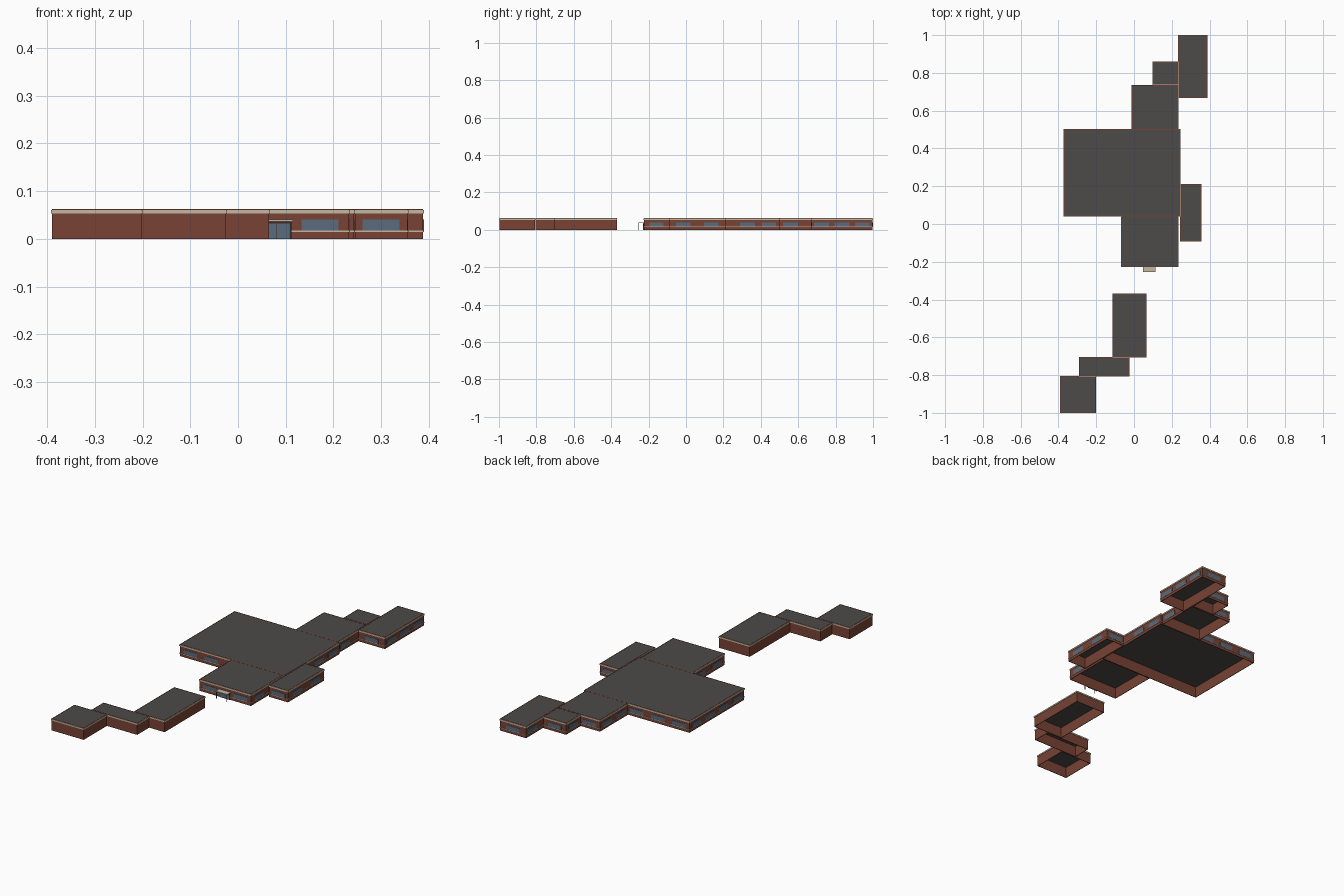
import bpy
import bmesh
from mathutils import Matrix, Vector

cube = bpy.data.objects.get("Cube")
if cube:
    bpy.data.objects.remove(cube, do_unlink=True)


def material(name, rgb):
    m = bpy.data.materials.new(name)
    m.use_nodes = True
    m.diffuse_color = (*rgb, 1)
    m.node_tree.nodes["Principled BSDF"].inputs["Base Color"].default_value = (*rgb, 1)
    return m


BRICK = material("red brick", (0.19, 0.055, 0.035))
ROOF = material("dark roof", (0.075, 0.069, 0.066))
CREAM = material("cream trim", (0.55, 0.48, 0.36))
GLASS = material("blue grey glass", (0.10, 0.145, 0.205))
METAL = material("dark metal", (0.07, 0.07, 0.075))

WALL = 0.003       # wall thickness
TRIM = 0.002       # projection of the trim bands
TOP = 0.062


def box(bm, x0, x1, y0, y1, z0, z1):
    lo, hi = Vector((x0, y0, z0)), Vector((x1, y1, z1))
    mat = Matrix.Translation((lo + hi) / 2) @ Matrix.Diagonal((*(hi - lo), 1))
    bmesh.ops.create_cube(bm, size=1, matrix=mat)


def ring(bm, rect, out, depth, z0, z1):
    """Four boxes around a rectangle, pushed out and given a depth."""
    x0, x1, y0, y1 = rect
    x0, x1, y0, y1 = x0 - out, x1 + out, y0 - out, y1 + out
    box(bm, x0, x1, y0, y0 + depth, z0, z1)
    box(bm, x0, x1, y1 - depth, y1, z0, z1)
    box(bm, x0, x0 + depth, y0 + depth, y1 - depth, z0, z1)
    box(bm, x1 - depth, x1, y0 + depth, y1 - depth, z0, z1)


def finish(bm, name, mat):
    me = bpy.data.meshes.new(name)
    bm.to_mesh(me)
    bm.free()
    me.materials.append(mat)
    ob = bpy.data.objects.new(name, me)
    bpy.context.collection.objects.link(ob)


# Footprints: x0, x1, y0, y1
glazed = {
    "north_wing": (0.235, 0.388, 0.67, 0.998),
    "north_link": (0.10, 0.233, 0.738, 0.857),
    "north_hall": (-0.012, 0.233, 0.50, 0.735),
    "main_hall": (-0.37, 0.243, 0.043, 0.50),
    "side_wing": (0.245, 0.355, -0.09, 0.21),
    "entrance_hall": (-0.067, 0.233, -0.225, 0.043),
}
plain = {
    "south_hall": (-0.113, 0.065, -0.705, -0.37),
    "south_link": (-0.29, -0.025, -0.805, -0.707),
    "south_wing": (-0.39, -0.202, -0.998, -0.807),
}


def covered(x, y):
    return any(a < x < b and c < y < d for a, b, c, d in glazed.values())


def windows(bm, rect, skip_front):
    """Evenly spaced panes on every side that is open to the outside."""
    x0, x1, y0, y1 = rect
    half, t, z0, z1 = 0.039, 0.0015, 0.017, 0.04
    for lo, hi, sides, along_x in ((x0, x1, (y0, y1), True), (y0, y1, (x0, x1), False)):
        n = max(1, round((hi - lo) / 0.13))
        for i in range(n):
            c = lo + (i + 0.5) * (hi - lo) / n
            for s in sides:
                if along_x and s == y0 and skip_front:
                    continue
                o = s + (0.012 if s == sides[1] else -0.012)
                spots = [(c + k * half, o) if along_x else (o, c + k * half) for k in (-0.9, 0, 0.9)]
                if any(covered(*p) for p in spots):
                    continue
                if along_x:
                    box(bm, c - half, c + half, s - t, s + t, z0, z1)
                else:
                    box(bm, s - t, s + t, c - half, c + half, z0, z1)


for name, rect in {**glazed, **plain}.items():
    x0, x1, y0, y1 = rect
    # Brick walls, open underneath
    bm = bmesh.new()
    ring(bm, rect, 0, WALL, 0, TOP)
    finish(bm, name + "_walls", BRICK)
    # Flat roof
    bm = bmesh.new()
    box(bm, x0 + WALL, x1 - WALL, y0 + WALL, y1 - WALL, 0.058, TOP - 0.0005)
    finish(bm, name + "_roof", ROOF)
    # Cream band at the eaves, and a sill band on the glazed blocks
    bm = bmesh.new()
    ring(bm, rect, TRIM, TRIM + 0.001, 0.053, 0.0605)
    if name in glazed:
        ring(bm, rect, TRIM, TRIM + 0.001, 0.0145, 0.017)
    finish(bm, name + "_trim", CREAM)
    # Windows
    if name in glazed:
        bm = bmesh.new()
        windows(bm, rect, name == "entrance_hall")
        if name == "entrance_hall":
            for c in (-0.006, 0.172):
                box(bm, c - 0.039, c + 0.039, y0 - 0.0015, y0, 0.017, 0.04)
        finish(bm, name + "_windows", GLASS)

# Entrance: glass doors, frame, canopy and posts
front = glazed["entrance_hall"][2]
bm = bmesh.new()
box(bm, 0.053, 0.109, front - 0.003, front, 0, 0.034)
finish(bm, "entrance_doors", GLASS)

bm = bmesh.new()
for x in (0.053, 0.081, 0.109):
    box(bm, x - 0.001, x + 0.001, front - 0.004, front, 0, 0.034)
box(bm, 0.052, 0.11, front - 0.004, front, 0.031, 0.034)
finish(bm, "door_frame", METAL)

bm = bmesh.new()
box(bm, 0.047, 0.115, front - 0.029, front, 0.036, 0.04)
finish(bm, "entrance_canopy", CREAM)

bm = bmesh.new()
for x in (0.051, 0.111):
    box(bm, x - 0.001, x + 0.001, front - 0.028, front - 0.026, 0, 0.036)
finish(bm, "canopy_posts", METAL)
